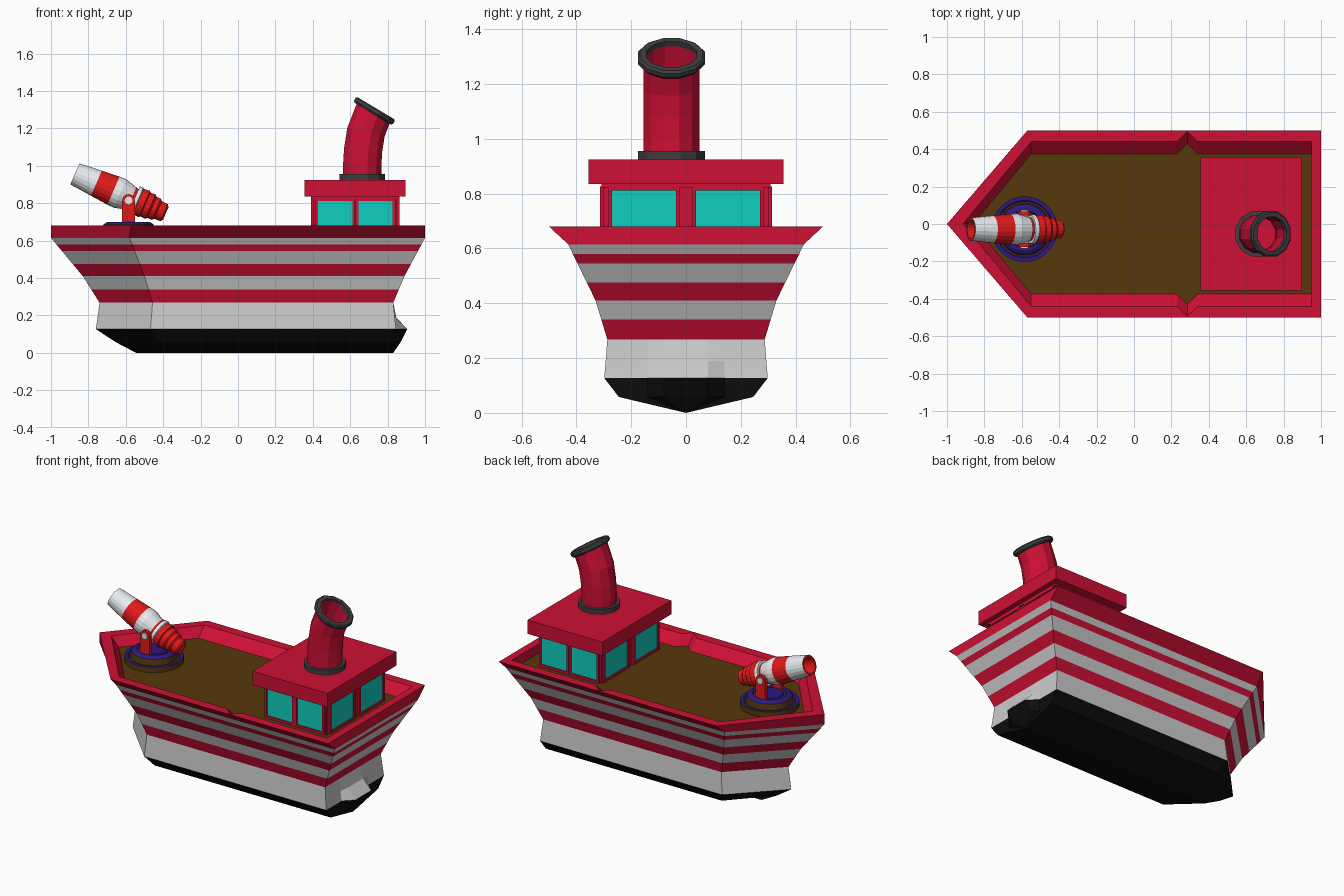
import bpy, bmesh
from math import sin, cos, pi, radians
from mathutils import Vector

if "Cube" in bpy.data.objects:
    bpy.data.objects.remove(bpy.data.objects["Cube"])

COL = {"red": (0.62, 0.005, 0.035, 1), "grey": (0.6, 0.6, 0.6, 1), "black": (0.004, 0.004, 0.004, 1),
       "brown": (0.095, 0.04, 0.004, 1), "teal": (0.005, 0.62, 0.52, 1), "dark": (0.05, 0.05, 0.05, 1),
       "scarlet": (0.75, 0.01, 0.01, 1), "white": (0.8, 0.84, 0.86, 1), "blue": (0.025, 0.01, 0.22, 1)}
MAT = {}
for k, c in COL.items():
    MAT[k] = bpy.data.materials.new(k)
    MAT[k].diffuse_color = c


def finish(name, bm, mats):
    bmesh.ops.remove_doubles(bm, verts=bm.verts, dist=1e-5)
    bmesh.ops.recalc_face_normals(bm, faces=bm.faces)
    me = bpy.data.meshes.new(name)
    bm.to_mesh(me)
    bm.free()
    for m in mats:
        me.materials.append(MAT[m])
    ob = bpy.data.objects.new(name, me)
    bpy.context.collection.objects.link(ob)
    return ob


def loft(name, rings, colours, start=None, end=None):
    """Skin between rings, one colour per band, optional coloured end caps."""
    bm = bmesh.new()
    mats = sorted(set(colours) | {c for c in (start, end) if c})
    vs = [[bm.verts.new(p) for p in r] for r in rings]
    n = len(rings[0])
    for a, b, c in zip(vs, vs[1:], colours):
        for i in range(n):
            j = (i + 1) % n
            bm.faces.new((a[i], a[j], b[j], b[i])).material_index = mats.index(c)
    for ring, c in ((vs[0], start), (vs[-1], end)):
        if c:
            bm.faces.new(ring).material_index = mats.index(c)
    return finish(name, bm, mats)


def circle(centre, r, tilt=0, n=16):
    """Ring whose axis leans from +z towards +x by tilt degrees."""
    t = radians(tilt)
    u, v = Vector((cos(t), 0, -sin(t))), Vector((0, 1, 0))
    return [Vector(centre) + r * (u * cos(2 * pi * (i + .5) / n) + v * sin(2 * pi * (i + .5) / n))
            for i in range(n)]


def lathe(name, prof, colours, base, tilt=0, n=16, start=None, end=None):
    t = radians(tilt)
    d = Vector((sin(t), 0, cos(t)))
    return loft(name, [circle(Vector(base) + d * h, r, tilt, n) for r, h in prof], colours, start, end)


def box(name, lo, hi, mat):
    bm = bmesh.new()
    bmesh.ops.create_cube(bm, size=1)
    for v in bm.verts:
        v.co = [(a + b) / 2 + c * (b - a) for a, b, c in zip(lo, hi, v.co)]
    return finish(name, bm, [mat])


# Hull: each level is z, bow x, shoulder x, half width, stern x, stern bump
KEYS = [(0.127, -.76, -.468, .298, .845, .06), (0.19, -.751, -.463, .293, .838, .008),
        (0.268, -.74, -.457, .287, .83, 0), (0.41, -.83, -.5, .33, .89, 0),
        (0.615, -1, -.58, .43, 1, 0), (0.68, -1, -.57, .5, 1, 0)]


def level(z):
    for a, b in zip(KEYS, KEYS[1:]):
        if a[0] <= z <= b[0]:
            f = (z - a[0]) / (b[0] - a[0])
            return [p + (q - p) * f for p, q in zip(a, b)]


def outline(z, xb, xs, w, xe, bump, notch=None):
    half = [(xs, w), (.23, w), (.285, notch or w), (.34, w), (xe, w),
            (xe, min(.14, w)), (xe + bump, min(.08, w))]
    pts = [(xb, 0)] + half + [(x, -y) for x, y in reversed(half)]
    return [(x, y, z) for x, y in pts]


stripes = [.127, .19, .268, .34, .41, .475, .545, .58, .615, .68]
rings = [outline(.058, -.655, -.43, .245, .84, .03)] + [outline(*level(z)) for z in stripes]
rings += [outline(.68, -.915, -.55, .44, .95, 0, .494), outline(.62, -.86, -.55, .375, .95, 0, .43)]
loft("hull", rings, ["black", "grey", "grey", "red", "grey", "red", "grey", "red", "grey", "red",
                     "red", "red"], end="brown")
# Keel: V-shaped underside closing on the centre line
loft("keel", [rings[0], [(x, 0, 0) for x in
     [-.545, -.4, .23, .285, .34, .83, .83, .83, .83, .83, .83, .34, .285, .23, -.4]]], ["black"])

# Cabin and roof
cx, hx, hy = .627, .224, .302
box("cabin_walls", (cx - hx, -hy, .615), (cx + hx, hy, .84), "red")
box("cabin_cornice", (cx - hx - .012, -hy - .006, .822), (cx + hx + .012, hy + .006, .84), "red")
box("cabin_roof", (.355, -.356, .835), (.895, .356, .925), "red")

# Two framed windows on each of the four walls
Z0, Z1, F = .637, .811, .015


def window_part(name, axis, side, a0, a1, z0, z1, out, mat):
    wall = hx if axis == 0 else hy
    d = sorted((side * (wall - .01), side * (wall + out)))
    if axis == 0:
        box(name, (cx + d[0], a0, z0), (cx + d[1], a1, z1), mat)
    else:
        box(name, (cx + a0, d[0], z0), (cx + a1, d[1], z1), mat)


for axis, centre, half in ((0, .153, .117), (1, .108, .092)):
    for side in (-1, 1):
        for s in (-1, 1):
            a, b = s * centre - half, s * centre + half
            window_part("window_pane", axis, side, a, b, Z0, Z1, .004, "teal")
            for p in ((a - F, a, Z0 - F, Z1 + F), (b, b + F, Z0 - F, Z1 + F),
                      (a, b, Z0 - F, Z0), (a, b, Z1, Z1 + F)):
                window_part("window_frame", axis, side, *p, .012, "red")

# Funnel: hollow bent pipe with dark collars
FY = -.053
path = [(.664, .925, 0), (.664, 1.0, 0), (.669, 1.085, 4), (.684, 1.18, 13), (.728, 1.293, 30)]
pipe = [circle((x, FY, z), .106, t, 12) for x, z, t in path]
pipe += [circle((x, FY, z), .094, t, 12) for x, z, t in reversed(path)]
loft("funnel", pipe, ["red"] * 9, end="red")
collar = [(.1, 0), (.126, 0), (.126, .032), (.1, .032), (.1, 0)]
lathe("funnel_base_collar", collar, ["dark"] * 4, (.664, FY, .924), 0, 12)
lip = [(.094, 0), (.118, 0), (.126, .01), (.126, .026), (.118, .034), (.094, .034), (.094, 0)]
lathe("funnel_lip", lip, ["dark"] * 6, (.72, FY, 1.279), 31, 12)

# Water cannon turntable: stepped disc with blue treads
PX, PY = -.585, -.028
steps = [(.176, 0), (.176, .035), (.155, .035), (.148, .028), (.14, .028), (.135, .067),
         (.115, .08), (.1, .08), (.095, .07), (.085, .07), (.08, .08), (.05, .08)]
lathe("turntable", steps, ["brown", "blue", "blue", "brown", "brown", "blue", "blue", "blue",
                           "brown", "blue", "blue"], (PX, PY, .62), 0, 24, end="blue")

# Cannon fork with rounded cheeks and pivot bolts
for s in (-1, 1):
    arch = [(-.034, .695), (.034, .695), (.034, .815)]
    arch += [(.034 * cos(a * pi / 6), .815 + .034 * sin(a * pi / 6)) for a in range(1, 6)]
    arch += [(-.034, .815)]
    loft("fork_cheek", [[(PX + x, PY + s * y, z) for x, z in arch] for y in (.074, .096)],
         ["scarlet"], "scarlet", "scarlet")
    disc = [(.021 * cos(i * pi / 6), .021 * sin(i * pi / 6)) for i in range(12)]
    loft("pivot_bolt", [[(PX + x, PY + s * y, .815 + z) for x, z in disc] for y in (.05, .104)],
         ["white"], "white", "white")

# Cannon barrel: banded, from the bore out over the muzzle and back to the stepped rear
barrel = [(.042, -.12), (.05, 0), (.062, 0), (.074, -.125), (.083, -.225), (.084, -.265), (.066, -.33),
          (.062, -.345), (.078, -.345), (.08, -.365), (.074, -.37), (.076, -.385), (.078, -.405),
          (.07, -.41), (.072, -.44), (.062, -.45), (.062, -.475), (.052, -.485), (.05, -.52), (.038, -.53)]
bands = ["scarlet", "scarlet", "white", "scarlet", "white", "white", "scarlet", "white", "white",
         "white"] + ["scarlet"] * 9
lathe("cannon_barrel", barrel, bands, (-.872, PY, .957), -66.5, 20, "scarlet", "scarlet")

for m in bpy.data.materials:
    if m.users and not m.is_grease_pencil:
        m.use_nodes = True
        m.node_tree.nodes["Principled BSDF"].inputs["Base Color"].default_value = m.diffuse_color
